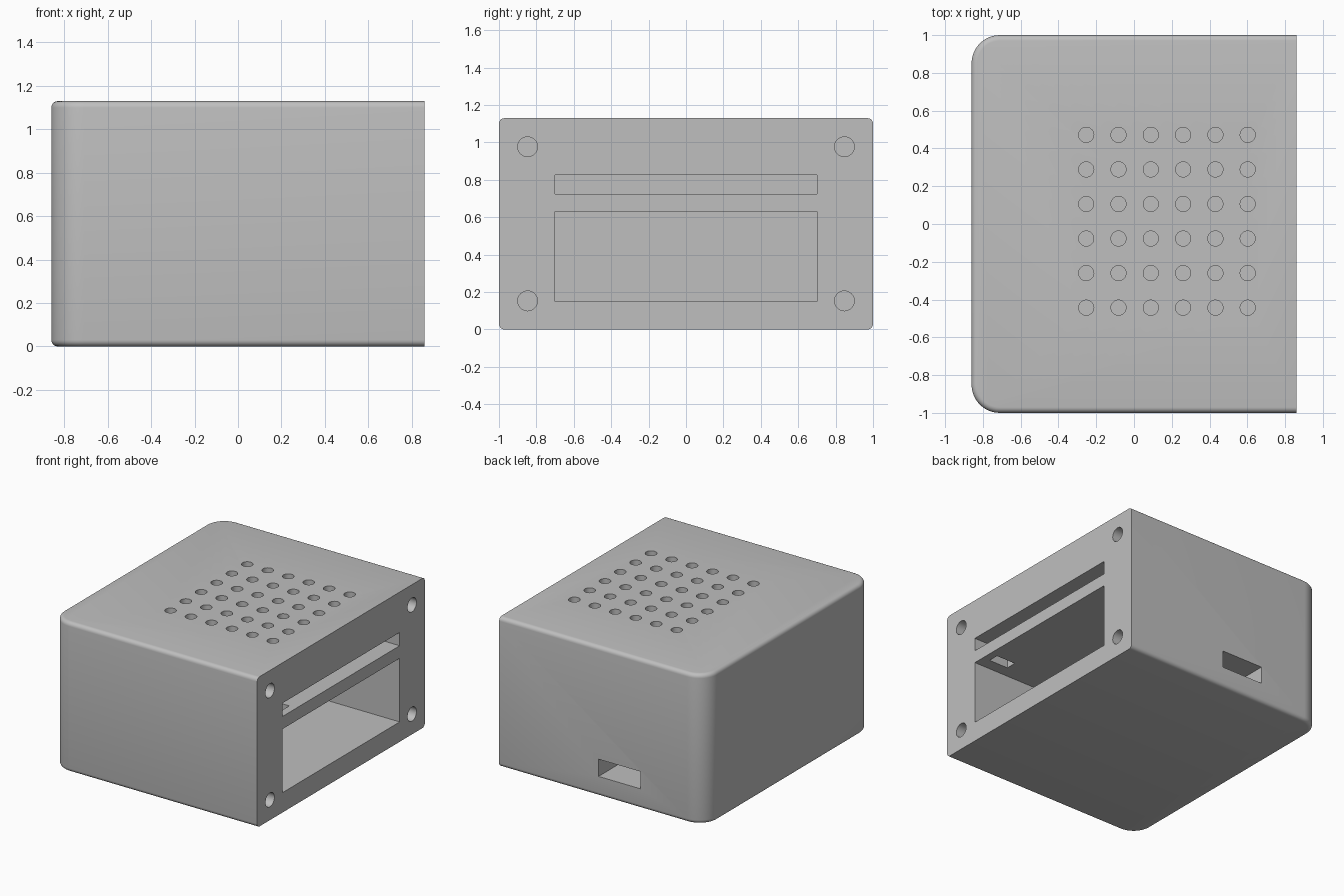
import bpy, bmesh, math
from mathutils import Matrix, Vector

cube = bpy.data.objects.get("Cube")
if cube:
    bpy.data.objects.remove(cube, do_unlink=True)

HX, HY, H = 0.86, 1.0, 1.13

grey = bpy.data.materials.new("plain_grey")
grey.use_nodes = True
colour = (0.52, 0.52, 0.52, 1)
grey.diffuse_color = colour
grey.node_tree.nodes["Principled BSDF"].inputs["Base Color"].default_value = colour


def add_box(bm, lo, hi):
    lo, hi = Vector(lo), Vector(hi)
    matrix = Matrix.Translation((lo + hi) / 2) @ Matrix.Diagonal((*(hi - lo), 1))
    bmesh.ops.create_cube(bm, size=1, matrix=matrix)


def add_cylinder(bm, centre, radius, depth, turn=Matrix()):
    bmesh.ops.create_cone(bm, cap_ends=True, segments=32, radius1=radius, radius2=radius,
                          depth=depth, matrix=Matrix.Translation(centre) @ turn)


def make_object(name, bm):
    mesh = bpy.data.meshes.new(name)
    bm.to_mesh(mesh)
    bm.free()
    mesh.materials.append(grey)
    obj = bpy.data.objects.new(name, mesh)
    bpy.context.collection.objects.link(obj)
    return obj


def cut(target, name, bm):
    cutter = make_object(name, bm)
    mod = target.modifiers.new(name, 'BOOLEAN')
    mod.operation, mod.solver, mod.object = 'DIFFERENCE', 'EXACT', cutter
    bpy.context.view_layer.objects.active = target
    bpy.ops.object.modifier_apply(modifier=name)
    bpy.data.objects.remove(cutter, do_unlink=True)


# Block with two large upright rounds at the closed end
bm = bmesh.new()
add_box(bm, (-HX, -HY, 0), (HX, HY, H))
upright = [e for e in bm.edges if all(v.co.x < 0 for v in e.verts)
           and abs(e.verts[0].co.z - e.verts[1].co.z) > 0.5]
bmesh.ops.bevel(bm, geom=upright, offset=0.15, segments=12, profile=0.5, affect='EDGES')

# Small rounds on the rims, keeping the open end sharp
rims = [e for e in bm.edges if abs(e.verts[0].co.z - e.verts[1].co.z) < 0.01
        and not all(v.co.x > HX - 0.01 for v in e.verts)]
bmesh.ops.bevel(bm, geom=rims, offset=0.03, segments=5, profile=0.5, affect='EDGES')
case = make_object("enclosure", bm)

# Lower and upper bays
bm = bmesh.new()
for z0, z1 in ((0.15, 0.63), (0.725, 0.825)):
    add_box(bm, (-0.71, -0.7, z0), (HX + 0.1, 0.7, z1))
cut(case, "bays", bm)

# Wire passage between the bays
bm = bmesh.new()
add_box(bm, (0.64, -0.61, 0.6), (0.8, -0.53, 0.75))
cut(case, "wire_passage", bm)

# Cable port in the back wall
bm = bmesh.new()
add_box(bm, (-0.32, 0.6, 0.15), (0.03, HY + 0.1, 0.28))
cut(case, "cable_port", bm)

# Vent grid in the roof
bm = bmesh.new()
for i in range(6):
    for j in range(6):
        add_cylinder(bm, (-0.253 + i * 0.171, -0.443 + j * 0.183, 1.0), 0.04, 0.4)
cut(case, "vents", bm)

# Screw holes in the open end
bm = bmesh.new()
sideways = Matrix.Rotation(math.pi / 2, 4, 'Y')
for y in (-0.847, 0.847):
    for z in (0.153, 0.977):
        add_cylinder(bm, (HX - 0.15, y, z), 0.053, 0.5, sideways)
cut(case, "screw_holes", bm)

bpy.ops.object.select_all(action='DESELECT')
case.select_set(True)
bpy.context.view_layer.objects.active = case
bpy.ops.object.shade_smooth_by_angle(angle=math.radians(35))
